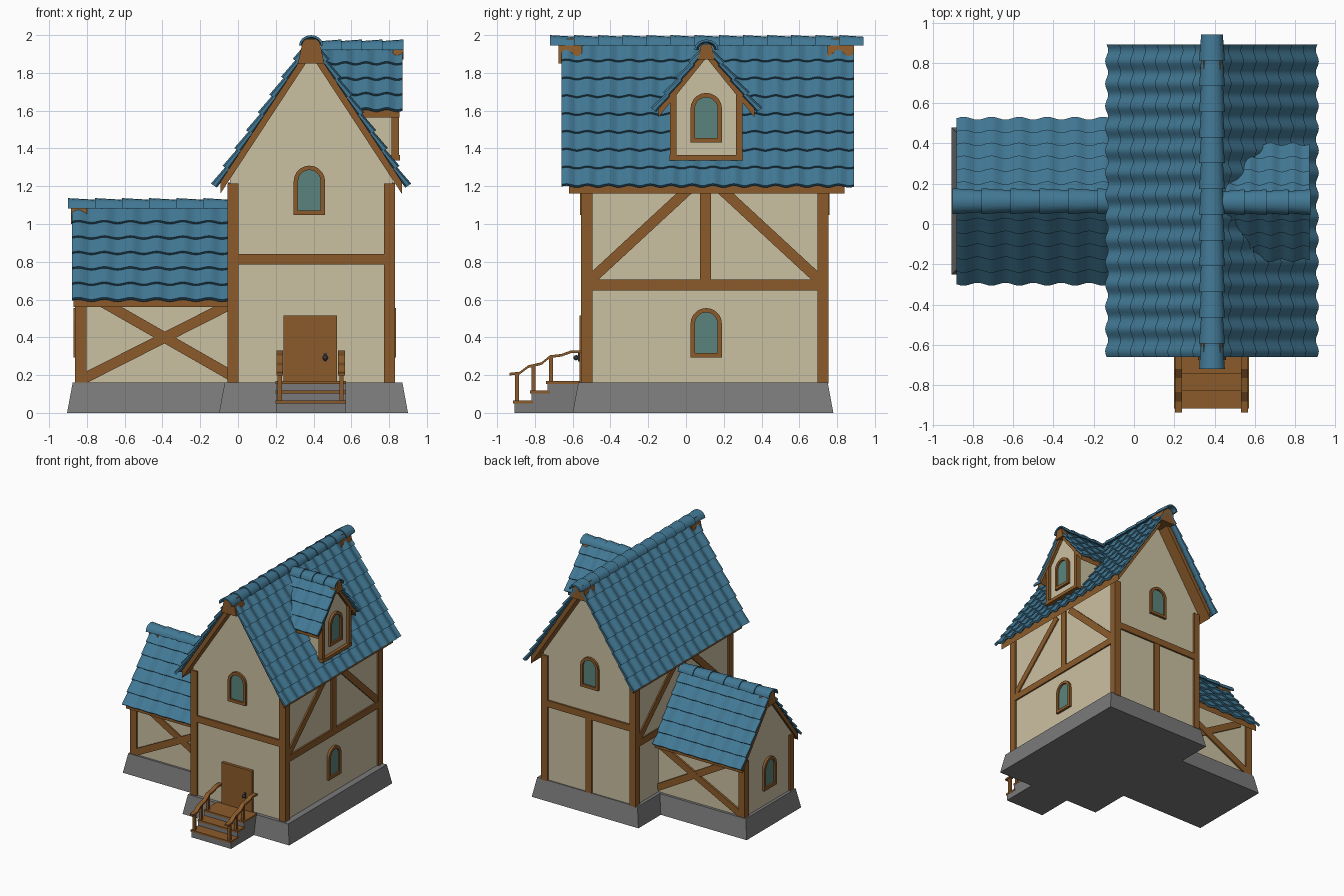
import bpy, bmesh, math

if "Cube" in bpy.data.objects:
    bpy.data.objects.remove(bpy.data.objects["Cube"])

def material(name, r, g, b):
    m = bpy.data.materials.new(name)
    m.diffuse_color = (r, g, b, 1)
    m.use_nodes = True
    m.node_tree.nodes["Principled BSDF"].inputs["Base Color"].default_value = m.diffuse_color
    return m

WALL = material("cream plaster", 0.60, 0.53, 0.36)
WOOD = material("brown timber", 0.26, 0.105, 0.024)
TILE = material("blue roof tile", 0.054, 0.19, 0.30)
STONE = material("grey stone", 0.195, 0.195, 0.195)
GLASS = material("teal glass", 0.105, 0.23, 0.20)
IRON = material("dark iron", 0.04, 0.04, 0.045)

def P(axis, u, a, z):
    """Profile point (u, z) placed at position a along the axis."""
    return (u, a, z) if axis == 'y' else (a, u, z)

def finish(name, verts, faces, mat, smooth=False):
    me = bpy.data.meshes.new(name)
    me.from_pydata(verts, [], faces)
    bm = bmesh.new()
    bm.from_mesh(me)
    bmesh.ops.recalc_face_normals(bm, faces=bm.faces)
    bm.to_mesh(me)
    bm.free()
    me.materials.append(mat)
    ob = bpy.data.objects.new(name, me)
    bpy.context.collection.objects.link(ob)
    if smooth:
        bpy.ops.object.select_all(action='DESELECT')
        ob.select_set(True)
        bpy.context.view_layer.objects.active = ob
        bpy.ops.object.shade_smooth_by_angle(angle=math.radians(45))
    return ob

def prism(name, axis, pts, a, b, mat):
    n = len(pts)
    v = [P(axis, u, a, z) for u, z in pts] + [P(axis, u, b, z) for u, z in pts]
    f = [list(range(n)), list(range(2 * n - 1, n - 1, -1))]
    f += [[i, (i + 1) % n, n + (i + 1) % n, n + i] for i in range(n)]
    return finish(name, v, f, mat)

def box(name, x0, x1, y0, y1, z0, z1, mat, inset=0):
    v = [(x, y, z0) for x, y in ((x0, y0), (x1, y0), (x1, y1), (x0, y1))]
    k = inset
    v += [(x, y, z1) for x, y in ((x0+k, y0+k), (x1-k, y0+k), (x1-k, y1-k), (x0+k, y1-k))]
    f = [(0, 1, 2, 3), (4, 5, 6, 7)] + [(i, (i+1) % 4, 4+(i+1) % 4, 4+i) for i in range(4)]
    return finish(name, v, f, mat)

def beam(name, axis, p, q, w, a, b):
    dx, dz = q[0] - p[0], q[1] - p[1]
    l = math.hypot(dx, dz)
    ox, oz = -dz / l * w / 2, dx / l * w / 2
    prism(name, axis, [(p[0]+ox, p[1]+oz), (q[0]+ox, q[1]+oz),
                       (q[0]-ox, q[1]-oz), (p[0]-ox, p[1]-oz)], a, b, WOOD)

def gable(name, axis, c, half, z0, eave, apex, a, b):
    prism(name, axis, [(c-half, z0), (c+half, z0), (c+half, eave), (c, apex), (c-half, eave)], a, b, WALL)

def window(name, axis, c, z0, surf, out):
    """Arched frame with a glass plate on a wall at surf, facing out (+1/-1)."""
    def arch(w, base, top):
        pts = [(c - w, base), (c + w, base)]
        return pts + [(c + w*math.cos(math.pi*i/10), top - w + w*math.sin(math.pi*i/10)) for i in range(11)]
    outer, inner = arch(0.083, z0, z0 + 0.262), arch(0.060, z0 + 0.024, z0 + 0.239)
    n, v, f = len(outer), [], []
    for a in (surf - 0.01*out, surf + 0.02*out):
        for ring in (outer, inner):
            v += [P(axis, u, a, z) for u, z in ring]
    for i in range(n):
        j = (i + 1) % n
        for r, s in ((0, 1), (1, 3), (3, 2), (2, 0)):
            f.append((r*n+i, r*n+j, s*n+j, s*n+i))
    finish(name + "_frame", v, f, WOOD)
    prism(name + "_glass", axis, inner, surf - 0.002*out, surf + 0.006*out, GLASS)

def roof(name, axis, c, apex, half, drop, a0, a1, rows, waves, s0, s1, thick):
    """Wavy tile rows on both slopes over a timber roof board."""
    L = math.hypot(half, drop)
    for side, tag in ((1, "_tiles_a"), (-1, "_tiles_b")):
        v, f, N = [], [], waves * 8
        for r in range(rows):
            d0, d1 = L * r / rows, L * (r + 1) / rows + 0.008
            section = ((d0, 0.012), (d1, 0.028), (d1, 0.008), (d0, 0.0))
            start = len(v)
            for i in range(N + 1):
                wave = 0.009 * math.sin(2 * math.pi * i / 8)
                for d, n in section:
                    n += wave
                    v.append(P(axis, c + side*(half*d + drop*n)/L,
                               a0 + (a1 - a0)*i/N, apex + (half*n - drop*d)/L))
            for i in range(N):
                k = start + 4 * i
                f += [(k+j, k+(j+1) % 4, k+4+(j+1) % 4, k+4+j) for j in range(4)]
            f += [tuple(start + j for j in range(4)), tuple(start + 4*N + j for j in range(4))]
        finish(name + tag, v, f, TILE, True)
    h, z = half * 0.97, apex - drop * 0.97
    prism(name + "_board", axis, [(c-h, z), (c, apex), (c+h, z), (c+h, z-thick),
                                  (c, apex-thick), (c-h, z-thick)], s0, s1, WOOD)

def ridge(name, axis, c, top, a0, a1, count):
    """Overlapping half-round ridge tiles, wider at the a0 end."""
    v, f, M = [], [], 9
    step = (a1 - a0) / count
    for s in range(count):
        start = len(v)
        for a, k in ((a0 + s*step, 1.0), (a0 + (s + 1.08)*step, 0.84)):
            a = min(a, max(a0, a1)) if a1 > a0 else max(a, a1)
            for t, order in ((0, range(M)), (0.012, range(M - 1, -1, -1))):
                for i in order:
                    g = math.pi * i / (M - 1)
                    v.append(P(axis, c + (0.064*k - t)*math.cos(g), a,
                               top - 0.055 + (0.055*k - t)*math.sin(g)))
        n = 2 * M
        f += [[start+i, start+(i+1) % n, start+n+(i+1) % n, start+n+i] for i in range(n)]
        for e in (start, start + n):
            f += [[e+i, e+i+1, e+n-2-i, e+n-1-i] for i in range(M - 1)]
    finish(name, v, f, TILE, True)

def apex_block(name, axis, c, z0, z1, w, a, b):
    prism(name, axis, [(c-w, z0), (c+w, z0), (c+w*0.6, z1), (c-w*0.6, z1)], a, b, WOOD)

CX, CY = 0.387, 0.108   # centre lines of the main house and of wing and dormer

# Stone foundations
box("main_foundation", -0.10, 0.90, -0.60, 0.78, 0, 0.162, STONE, 0.03)
box("wing_foundation", -0.905, 0.0, -0.25, 0.48, 0, 0.161, STONE, 0.03)

# Main house walls and corner posts
gable("main_walls", 'y', CX, 0.43, 0.15, 1.24, 1.90, -0.54, 0.74)
for x0, x1 in ((-0.055, 0.002), (0.772, 0.832)):
    for y0, y1 in ((-0.555, -0.495), (0.695, 0.755)):
        box("main_corner_post", x0, x1, y0, y1, 0.155, 1.215, WOOD)

# Front and back cross beams, back centre post
for a, b in ((-0.555, -0.53), (0.73, 0.755)):
    beam("gable_cross_beam", 'y', (-0.03, 0.813), (0.80, 0.813), 0.056, a, b)
beam("back_centre_post", 'y', (CX, 0.16), (CX, 0.79), 0.056, 0.73, 0.752)

# Side wall framing: beam, centre post and two braces
for a, b in ((0.81, 0.83), (-0.053, -0.035)):
    beam("side_cross_beam", 'x', (-0.53, 0.677), (0.73, 0.677), 0.056, a, b)
    beam("side_centre_post", 'x', (CY-0.005, 0.70), (CY-0.005, 1.22), 0.057, a, b)
    for s in (-1, 1):
        beam("side_brace", 'x', (0.10 + s*0.61, 0.70), (0.10 + s*0.08, 1.19), 0.055, a, b - 0.002)

# Main roof
roof("main_roof", 'y', CX, 1.955, 0.495, 0.755, -0.66, 0.89, 8, 14, -0.62, 0.84, 0.062)
ridge("main_ridge", 'y', CX, 2.0, -0.72, 0.94, 13)
apex_block("front_apex_block", 'y', CX, 1.85, 1.98, 0.07, -0.675, -0.55)
apex_block("back_apex_block", 'y', CX, 1.85, 1.98, 0.07, 0.75, 0.89)

# Wing: walls, posts, crossed braces, roof
gable("wing_walls", 'x', CY+0.005, 0.315, 0.15, 0.66, 1.04, -0.85, -0.02)
for y0, y1 in ((-0.215, -0.16), (0.39, 0.445)):
    box("wing_corner_post", -0.862, -0.803, y0, y1, 0.155, 0.63, WOOD)
for a, b in ((-0.215, -0.19), (0.42, 0.445)):
    beam("wing_brace_up", 'y', (-0.82, 0.18), (-0.05, 0.57), 0.055, a, b)
    beam("wing_brace_down", 'y', (-0.74, 0.60), (-0.04, 0.20), 0.055, a + 0.002, b - 0.002)
roof("wing_roof", 'x', CY+0.005, 1.085, 0.385, 0.49, -0.88, -0.05, 6, 6, -0.87, -0.05, 0.05)
ridge("wing_ridge", 'x', CY+0.005, 1.137, -0.90, -0.04, 6)
apex_block("wing_apex_block", 'x', CY+0.005, 1.0, 1.11, 0.055, -0.885, -0.80)

# Dormer: walls, posts, sill, roof
gable("dormer_walls", 'x', CY, 0.18, 1.345, 1.68, 1.89, 0.45, 0.83)
for s in (-1, 1):
    y = CY + s * 0.175
    box("dormer_post", 0.812, 0.853, y - 0.017, y + 0.017, 1.345, 1.69, WOOD)
box("dormer_sill", 0.78, 0.858, CY - 0.195, CY + 0.195, 1.337, 1.365, WOOD)
roof("dormer_roof", 'x', CY, 1.925, 0.262, 0.325, 0.43, 0.87, 4, 4, 0.45, 0.855, 0.045)
ridge("dormer_ridge", 'x', CY, 1.977, 0.875, 0.44, 4)
apex_block("dormer_apex_block", 'x', CY, 1.87, 1.95, 0.045, 0.82, 0.875)

# Windows
window("front_window", 'y', 0.378, 1.047, -0.54, -1)
window("back_window", 'y', 0.378, 1.047, 0.74, 1)
window("right_window", 'x', 0.107, 0.293, 0.817, 1)
window("wing_window", 'x', CY, 0.293, -0.85, -1)
window("dormer_window", 'x', 0.107, 1.432, 0.83, 1)

# Door with iron lock plate and knob
box("door", 0.24, 0.525, -0.565, -0.53, 0.16, 0.515, WOOD)
box("door_lock_plate", 0.452, 0.472, -0.571, -0.56, 0.272, 0.318, IRON)
bpy.ops.mesh.primitive_uv_sphere_add(segments=12, ring_count=8, radius=0.014, location=(0.462, -0.582, 0.292))
bpy.context.object.name = "door_knob"
bpy.context.object.data.materials.append(IRON)

# Porch steps: stone blocks with timber treads
for y0, y1, z in ((-0.91, -0.81, 0.066), (-0.82, -0.72, 0.118), (-0.735, -0.56, 0.168)):
    box("step_block", 0.20, 0.57, y0 + 0.002, -0.57, 0, z - 0.014, STONE)
    box("step_tread", 0.198, 0.572, y0 - 0.006, y1, z - 0.016, z, WOOD)

# Porch railings
rail = [(-0.935, 0.212), (-0.88, 0.218), (-0.835, 0.252), (-0.765, 0.268),
        (-0.72, 0.305), (-0.66, 0.312), (-0.61, 0.33), (-0.55, 0.33)]
for x in (0.221, 0.548):
    prism("handrail", 'x', rail + [(y, z - 0.014) for y, z in reversed(rail)], x - 0.018, x + 0.018, WOOD)
    for y, z0, z1 in ((-0.895, 0.06, 0.21), (-0.808, 0.11, 0.25), (-0.715, 0.16, 0.30)):
        box("railing_post", x - 0.011, x + 0.011, y - 0.011, y + 0.011, z0, z1, WOOD)
